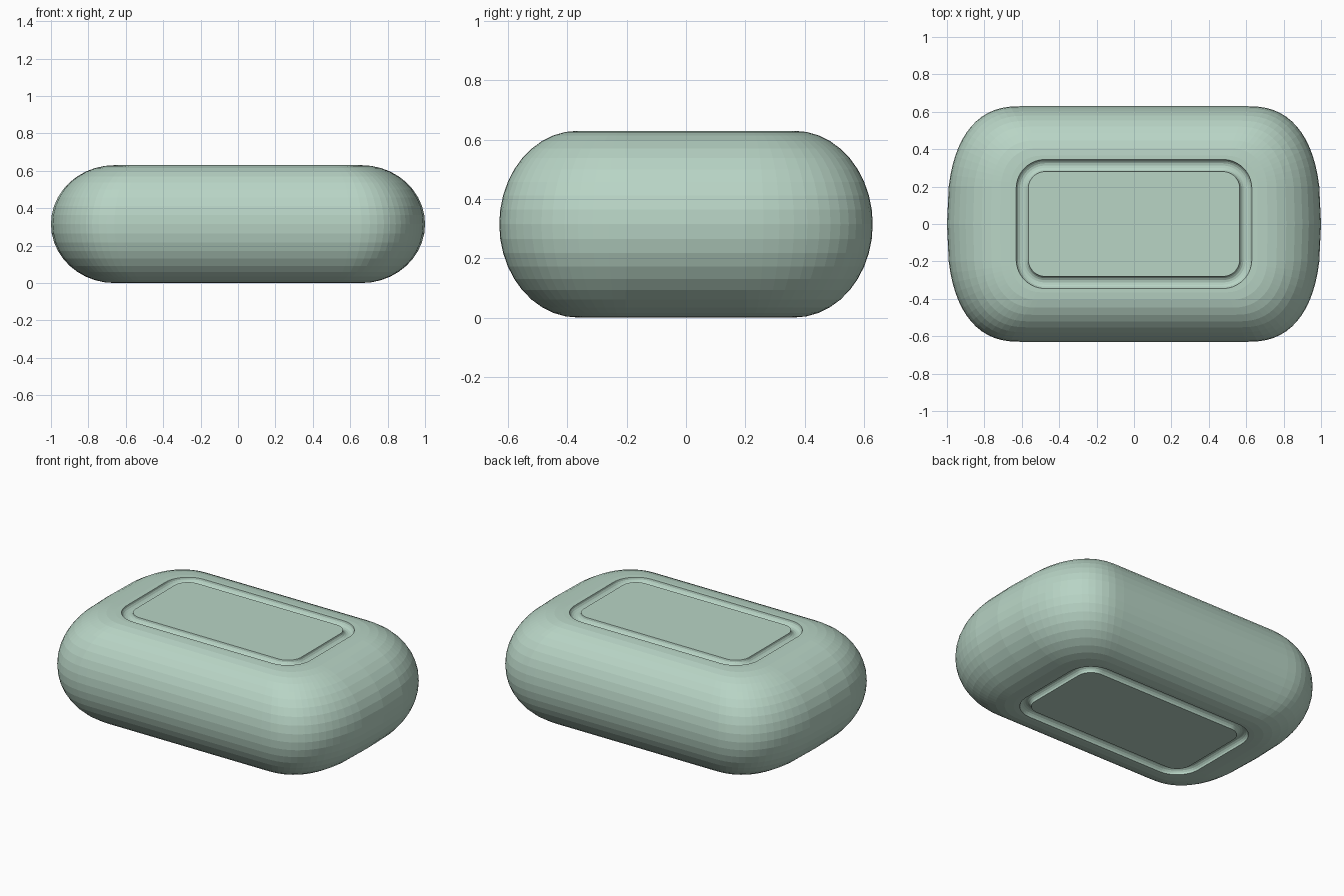
import bpy, bmesh
from math import sin, cos, pi, radians

if "Cube" in bpy.data.objects:
    bpy.data.objects.remove(bpy.data.objects["Cube"])

H = 0.315        # half height
N = 14           # segments per plan corner
STEPS = 20       # bands from bottom to top


def full(quarter):
    """Mirror a quarter outline (from +x axis to +y axis) into a closed loop."""
    q = quarter
    left = [(-x, y) for x, y in reversed(q)]
    upper = q + left
    lower = [(x, -y) for x, y in reversed(upper[1:-1])]
    return upper + lower


def rounded_rect(hx, hy, r):
    return full([(hx, 0)] + [(hx - r + r * cos(t), hy - r + r * sin(t))
                for t in (i / N * pi / 2 for i in range(N + 1))])


def bulged_outline(hx, hy, cx, n):
    pts = [(hx, 0)]
    for i in range(N + 1):
        t = radians(14 + 76 * i / N)
        pts.append((cx + (hx - cx) * max(cos(t), 0) ** (2 / n), hy * sin(t) ** (2 / n)))
    return full(pts)


mid = bulged_outline(1.0, 0.63, 0.6, 2.5)
rim = rounded_rect(0.66, 0.365, 0.16)

# Rounded body: blend from the flat rim to the widest outline and back
rings = []
for s in range(STEPS + 1):
    a = -pi / 2 + pi * s / STEPS
    k = cos(a)
    rings.append([(rx + (mx - rx) * k, ry + (my - ry) * k, H + H * sin(a))
                  for (mx, my), (rx, ry) in zip(mid, rim)])

# Half-round groove around the centre panel, on both faces
groove = []
for s in range(9):
    a = pi * s / 8
    d = 0.0325 * (1 - cos(a))
    groove.append((d, 0.03 * sin(a)))


def groove_rings(face_z, inward):
    return [[(x, y, face_z + inward * dep)
             for x, y in rounded_rect(0.63 - d, 0.345 - d, 0.155 - d)]
            for d, dep in groove]


rings = groove_rings(0, 1)[::-1] + rings + groove_rings(2 * H, -1)

bm = bmesh.new()
loops = [[bm.verts.new(p) for p in ring] for ring in rings]
for a, b in zip(loops, loops[1:]):
    for i in range(len(a)):
        j = (i + 1) % len(a)
        bm.faces.new((a[i], a[j], b[j], b[i]))
bm.faces.new(loops[-1])
bm.faces.new(loops[0][::-1])
bmesh.ops.recalc_face_normals(bm, faces=bm.faces)

me = bpy.data.meshes.new("soap_bar")
bm.to_mesh(me)
bm.free()
bar = bpy.data.objects.new("soap_bar", me)
bpy.context.collection.objects.link(bar)

# Pale green soap
mat = bpy.data.materials.new("pale_green")
mat.diffuse_color = (0.48, 0.66, 0.56, 1)
mat.use_nodes = True
mat.node_tree.nodes["Principled BSDF"].inputs["Base Color"].default_value = mat.diffuse_color
me.materials.append(mat)
